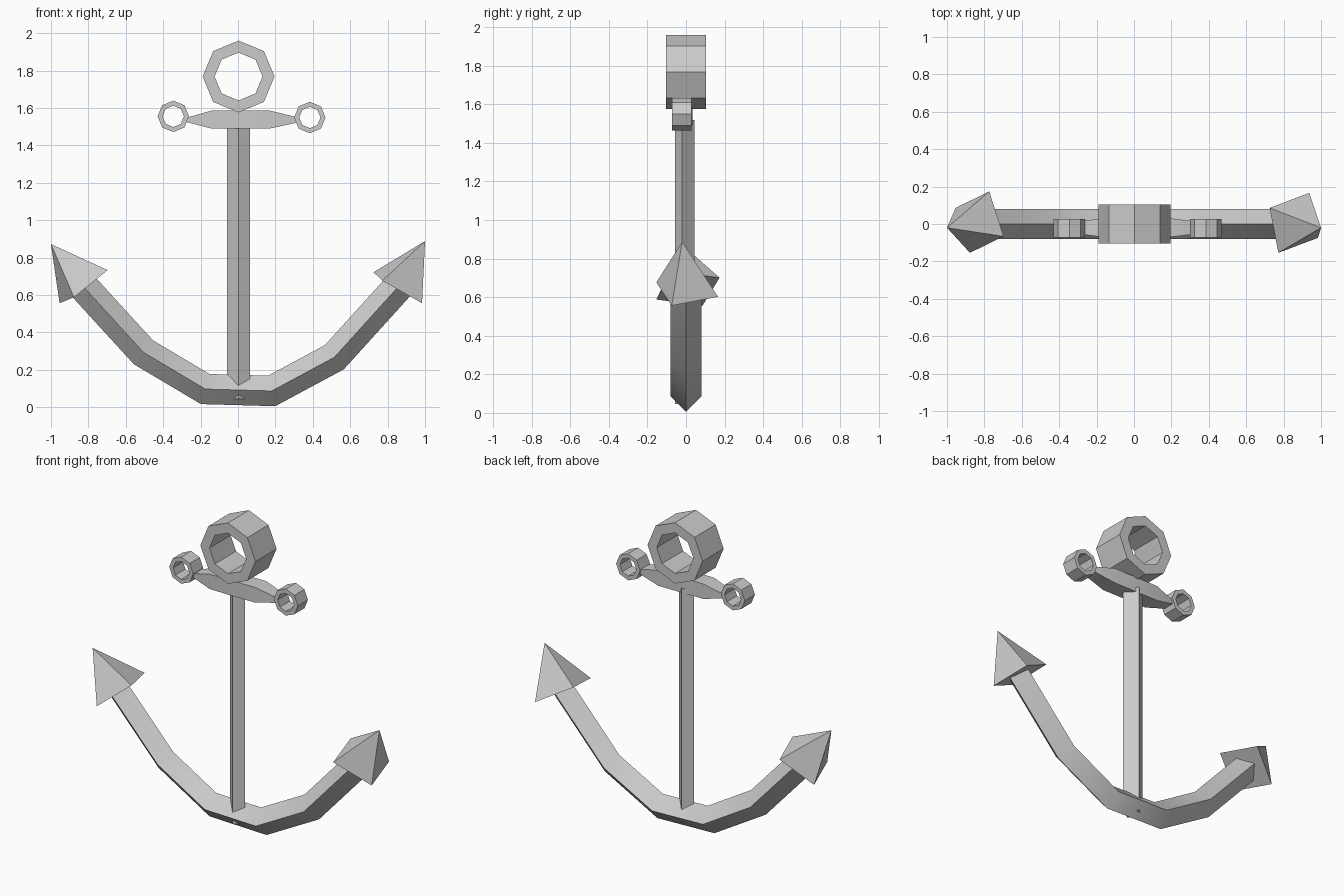
import bpy
import math
from mathutils import Vector

if "Cube" in bpy.data.objects:
    bpy.data.objects.remove(bpy.data.objects["Cube"], do_unlink=True)

iron = bpy.data.materials.new("grey_iron")
iron.use_nodes = True
iron.diffuse_color = (0.6, 0.6, 0.6, 1)
iron.node_tree.nodes["Principled BSDF"].inputs["Base Color"].default_value = iron.diffuse_color


def make(name, verts, faces, smooth=False):
    mesh = bpy.data.meshes.new(name)
    mesh.from_pydata([tuple(v) for v in verts], [], faces)
    mesh.materials.append(iron)
    obj = bpy.data.objects.new(name, mesh)
    bpy.context.collection.objects.link(obj)
    bpy.ops.object.select_all(action="DESELECT")
    obj.select_set(True)
    bpy.context.view_layer.objects.active = obj
    # Consistent outward faces
    bpy.ops.object.mode_set(mode="EDIT")
    bpy.ops.mesh.select_all(action="SELECT")
    bpy.ops.mesh.normals_make_consistent(inside=False)
    bpy.ops.object.mode_set(mode="OBJECT")
    if smooth:
        bpy.ops.object.shade_smooth_by_angle(angle=math.radians(35))
    return obj


def loft(name, sections, closed=False, smooth=False):
    """Join equal-sized cross-sections; cap the ends unless closed."""
    n, count = len(sections[0]), len(sections)
    verts = [v for s in sections for v in s]
    faces = []
    for i in range(count if closed else count - 1):
        a, b = i * n, (i + 1) % count * n
        faces += [(a + j, a + (j + 1) % n, b + (j + 1) % n, b + j) for j in range(n)]
    if not closed:
        faces += [tuple(range(n)), tuple(range((count - 1) * n, count * n))]
    return make(name, verts, faces, smooth)


def ring(name, centre, outer, inner, half_depth):
    """Eight-sided ring with a rectangular section and a corner at the top."""
    c = Vector(centre)
    sections = []
    for i in range(8):
        a = i * math.tau / 8
        d = Vector((math.sin(a), 0, math.cos(a)))
        y = Vector((0, half_depth, 0))
        sections.append([c + d * outer - y, c + d * outer + y,
                         c + d * inner + y, c + d * inner - y])
    return loft(name, sections, closed=True)


# Curved arms: a diamond section swept along a mitred path
path = [Vector((x, 0, z)) for x, z in
        [(-0.85, 0.67), (-0.505, 0.293), (-0.175, 0.097),
         (0.18, 0.087), (0.515, 0.267), (0.88, 0.67)]]
sections = []
for i, p in enumerate(path):
    before = (p - path[i - 1]).normalized() if i else None
    after = (path[i + 1] - p).normalized() if i < len(path) - 1 else None
    t = ((before or after) + (after or before)).normalized()
    up = Vector((-t.z, 0, t.x)) * 0.081 / t.dot(after or before)
    side = Vector((0, 0.081, 0))
    sections.append([p + up, p + side, p - up, p - side])
loft("arms", sections, smooth=True)

# Shank: slightly twisted diamond post
corners = [(0.002, -0.057), (0.064, -0.02), (0.0, 0.045), (-0.06, 0.005)]
loft("shank", [[(x, y, z) for x, y in corners] for z in (0.045, 1.52)])

# Stock: tapered cross bar
sections = []
for x, z, hy, hz in [(-0.275, 1.536, 0.036, 0.012), (-0.145, 1.538, 0.053, 0.047),
                     (0.17, 1.538, 0.053, 0.048), (0.31, 1.536, 0.036, 0.016)]:
    sections.append([(x, -0.02 + sy * hy, z + sz * hz)
                     for sy, sz in [(-1, -1), (1, -1), (1, 1), (-1, 1)]])
loft("stock", sections, smooth=True)

# Rings
ring("top_ring", (0.003, 0, 1.768), 0.192, 0.128, 0.105)
ring("left_ring", (0.384, -0.022, 1.549), 0.084, 0.057, 0.05)
ring("right_ring", (-0.346, -0.022, 1.555), 0.084, 0.057, 0.05)


# Flukes: tilted four-sided points at the arm ends
def fluke(name, tip, a, b, c):
    a, b, c = Vector(a), Vector(b), Vector(c)
    make(name, [tip, a, b, c, a + c - b],
         [(0, 1, 2), (0, 2, 3), (0, 3, 4), (0, 4, 1), (4, 3, 2, 1)])


fluke("left_fluke", (1.0, -0.02, 0.888),
      (0.725, 0.086, 0.722), (0.772, -0.154, 0.676), (0.984, -0.074, 0.556))
fluke("right_fluke", (-1.0, -0.02, 0.872),
      (-0.697, -0.066, 0.733), (-0.877, -0.154, 0.588), (-0.954, 0.086, 0.556))
